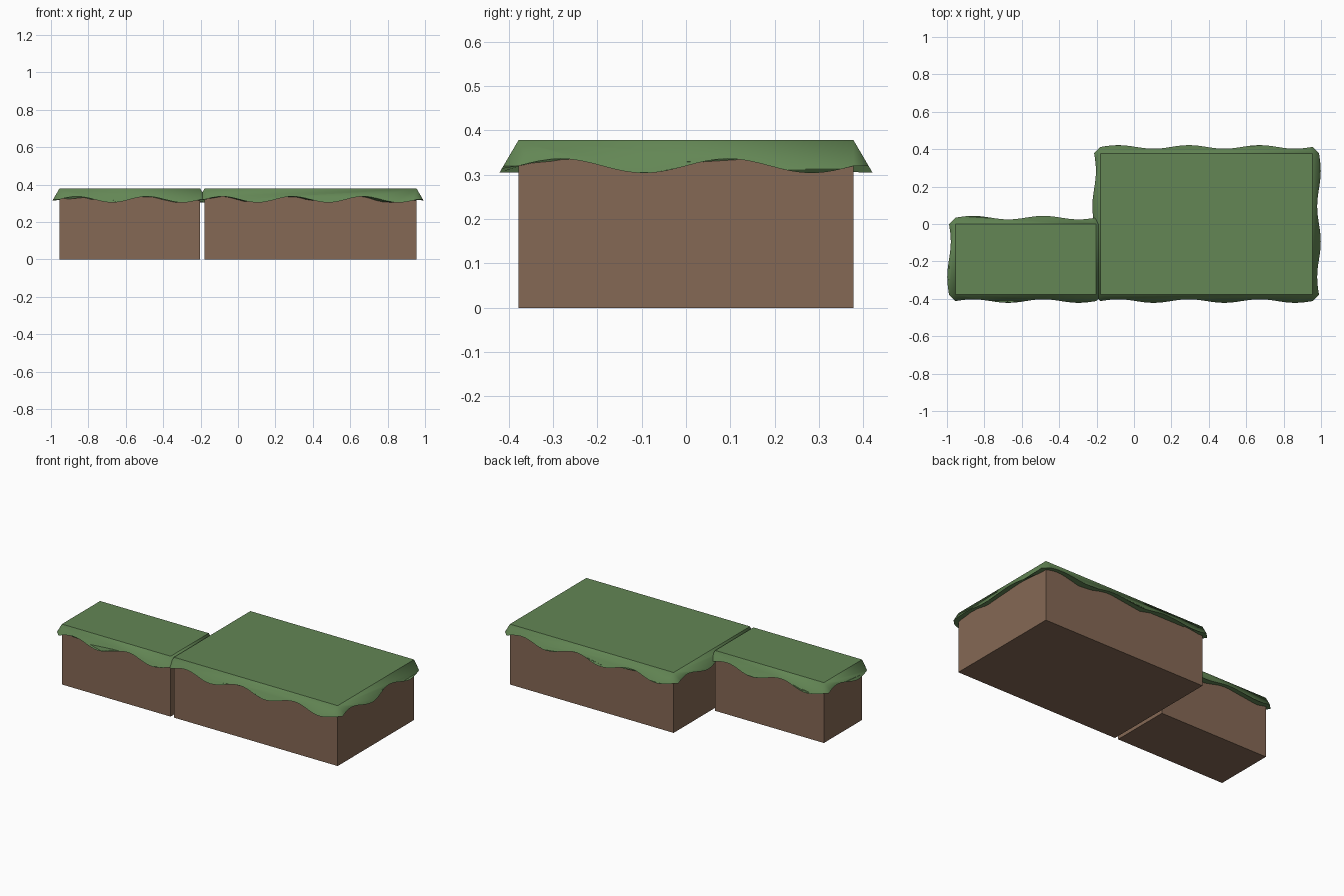
import bpy, bmesh, math
from mathutils import Vector

if "Cube" in bpy.data.objects:
    bpy.data.objects.remove(bpy.data.objects["Cube"])


def material(name, color):
    m = bpy.data.materials.new(name)
    m.diffuse_color = color
    m.use_nodes = True
    m.node_tree.nodes["Principled BSDF"].inputs["Base Color"].default_value = m.diffuse_color
    return m


soil_mat = material("soil", (0.235, 0.14, 0.09, 1))
grass_mat = material("grass", (0.125, 0.24, 0.09, 1))

TOP, DROP, FLARE, WAVE = 0.378, 0.058, 0.034, 0.28
CELL, STEPS = 0.378, 16      # one wave per cell length


def finish(name, bm, mat):
    mesh = bpy.data.meshes.new(name)
    bm.to_mesh(mesh)
    bm.free()
    mesh.materials.append(mat)
    obj = bpy.data.objects.new(name, mesh)
    bpy.context.collection.objects.link(obj)
    return obj


def soil_block(name, x0, x1, y0, y1, height=0.345):
    bm = bmesh.new()
    bmesh.ops.create_cube(bm, size=1)
    for v in bm.verts:
        v.co = Vector((x1 if v.co.x > 0 else x0,
                       y1 if v.co.y > 0 else y0,
                       height if v.co.z > 0 else 0))
    finish(name, bm, soil_mat)


def grass_cap(name, x0, x1, y0, y1):
    bm = bmesh.new()
    corners = [Vector(c) for c in ((x0, y0, TOP), (x1, y0, TOP),
                                   (x1, y1, TOP), (x0, y1, TOP))]
    top = [bm.verts.new(c) for c in corners]
    bm.faces.new(top)
    # wavy flared skirt on each side, counter-clockwise
    rims = []
    for i in range(4):
        a, b = corners[i], corners[(i + 1) % 4]
        along = (b - a).normalized()
        slope = Vector((along.y * FLARE, -along.x * FLARE, -DROP))
        waves = max(1, round((b - a).length / CELL))
        n = waves * STEPS
        rim = []
        for k in range(n + 1):
            s = 1 - WAVE * math.sin(2 * math.pi * waves * k / n)
            rim.append(bm.verts.new(a.lerp(b, k / n) + slope * s))
        bm.faces.new([top[(i + 1) % 4], top[i]] + rim)
        rims.append(rim)
    # corner triangles and underside
    for i in range(4):
        bm.faces.new([top[i], rims[i - 1][-1], rims[i][0]])
    bm.faces.new([v for rim in reversed(rims) for v in reversed(rim)])
    obj = finish(name, bm, grass_mat)
    bpy.ops.object.select_all(action='DESELECT')
    obj.select_set(True)
    bpy.context.view_layer.objects.active = obj
    bpy.ops.object.shade_smooth_by_angle(angle=math.radians(45))


# small and large terrain pieces
for size, rect in (("small", (-0.955, -0.202, -0.378, 0.0)),
                   ("large", (-0.179, 0.955, -0.378, 0.378))):
    soil_block(size + "_soil_block", *rect)
    grass_cap(size + "_grass_cap", *rect)
